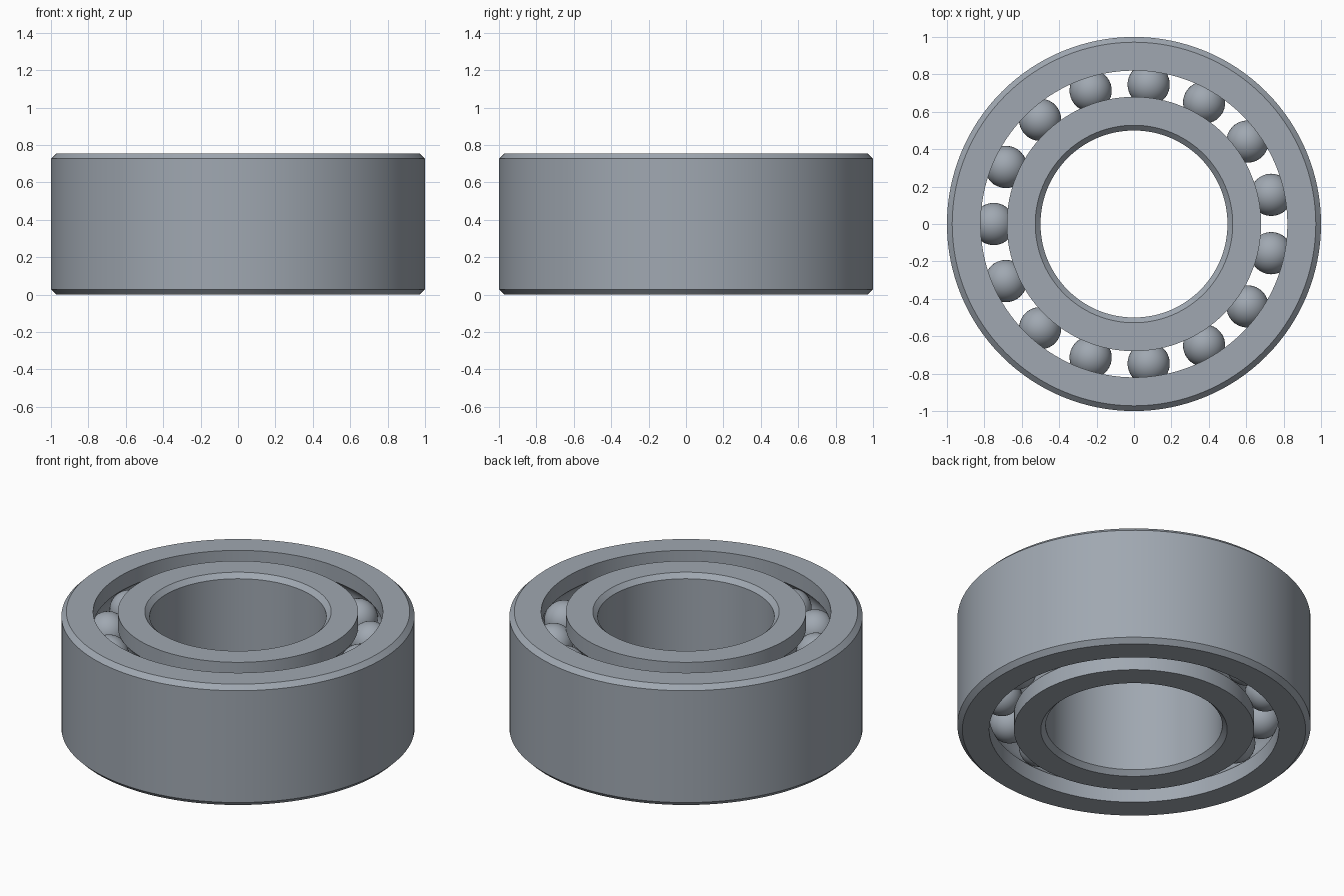
import bpy, bmesh, math
from mathutils import Matrix

cube = bpy.data.objects.get("Cube")
if cube:
    bpy.data.objects.remove(cube, do_unlink=True)

HEIGHT, CHAMFER = 0.755, 0.028
PITCH, BALL_R, GROOVE_R = 0.75, 0.113, 0.115
ROWS = (HEIGHT / 4, HEIGHT * 3 / 4)
BALLS, SEGMENTS = 15, 128

steel = bpy.data.materials.new("Bearing steel")
steel.use_nodes = True
colour = (0.35, 0.39, 0.44, 1)
steel.diffuse_color = colour
steel.node_tree.nodes["Principled BSDF"].inputs["Base Color"].default_value = colour


def finish(name, bm, angle):
    """Turn a bmesh into a shaded steel object."""
    mesh = bpy.data.meshes.new(name)
    bmesh.ops.recalc_face_normals(bm, faces=bm.faces)
    bm.to_mesh(mesh)
    bm.free()
    mesh.materials.append(steel)
    obj = bpy.data.objects.new(name, mesh)
    bpy.context.collection.objects.link(obj)
    bpy.ops.object.select_all(action="DESELECT")
    obj.select_set(True)
    bpy.context.view_layer.objects.active = obj
    bpy.ops.object.shade_smooth_by_angle(angle=math.radians(angle))
    return obj


def ring(name, plain, race):
    """Revolve a ring with a chamfered plain wall and two ball grooves."""
    side = 1 if race > PITCH else -1
    inset = plain - side * CHAMFER
    profile = [(inset, HEIGHT), (plain, HEIGHT - CHAMFER),
               (plain, CHAMFER), (inset, 0), (race, 0)]
    half = math.acos(abs(race - PITCH) / GROOVE_R)
    for z in ROWS:
        for i in range(13):
            a = half * (i / 6 - 1)
            profile.append((PITCH + side * GROOVE_R * math.cos(a),
                            z + GROOVE_R * math.sin(a)))
    profile.append((race, HEIGHT))

    bm = bmesh.new()
    verts = [bm.verts.new((r, 0, z)) for r, z in profile]
    edges = [bm.edges.new((v, verts[i - 1])) for i, v in enumerate(verts)]
    bmesh.ops.spin(bm, geom=verts + edges, cent=(0, 0, 0), axis=(0, 0, 1),
                   angle=math.tau, steps=SEGMENTS)
    bmesh.ops.remove_doubles(bm, verts=bm.verts, dist=0.0001)
    return finish(name, bm, 25)


# Races
ring("outer_ring", 1.0, 0.82)
ring("inner_ring", 0.5, 0.68)

# Two aligned rows of balls, with one ball on the -x axis
for label, z in zip(("lower", "upper"), ROWS):
    bm = bmesh.new()
    for i in range(BALLS):
        place = (Matrix.Rotation(math.pi + math.tau * i / BALLS, 4, "Z")
                 @ Matrix.Translation((PITCH, 0, z)))
        bmesh.ops.create_uvsphere(bm, u_segments=32, v_segments=20,
                                  radius=BALL_R, matrix=place)
    finish(label + "_ball_row", bm, 60)
